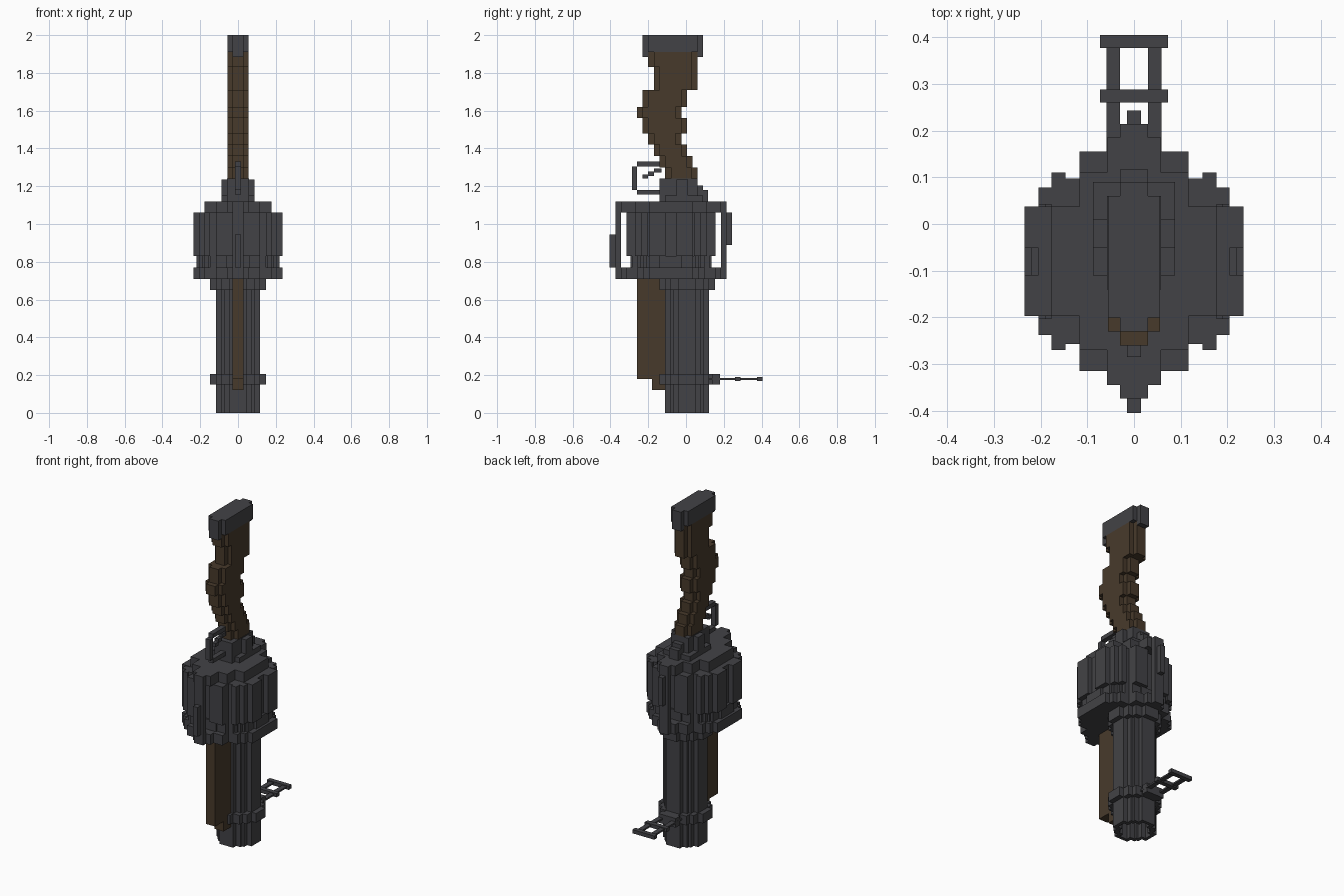
import bpy, bmesh

if "Cube" in bpy.data.objects:
    bpy.data.objects.remove(bpy.data.objects["Cube"])


def material(name, rgb):
    m = bpy.data.materials.new(name)
    m.use_nodes = True
    m.diffuse_color = (*rgb, 1)
    m.node_tree.nodes["Principled BSDF"].inputs["Base Color"].default_value = (*rgb, 1)
    return m


STEEL = material("gunmetal grey", (0.055, 0.055, 0.061))
WOOD = material("dark brown wood", (0.064, 0.042, 0.024))


def finish(name, bm, mat):
    bmesh.ops.recalc_face_normals(bm, faces=bm.faces)
    mesh = bpy.data.meshes.new(name)
    bm.to_mesh(mesh)
    bm.free()
    mesh.materials.append(mat)
    bpy.context.collection.objects.link(bpy.data.objects.new(name, mesh))


def add_box(bm, x0, x1, y0, y1, z0, z1):
    verts = bmesh.ops.create_cube(bm, size=1)["verts"]
    for v in verts:
        v.co.x = x1 if v.co.x > 0 else x0
        v.co.y = y1 if v.co.y > 0 else y0
        v.co.z = z1 if v.co.z > 0 else z0


def boxes(name, mat, parts):
    """Each part is x0, x1, y0, y1, z0, z1."""
    bm = bmesh.new()
    for p in parts:
        add_box(bm, *p)
    finish(name, bm, mat)


def centred(name, mat, parts):
    """Each part is half width, y0, y1, z0, z1."""
    boxes(name, mat, [(-w, w, *rest) for w, *rest in parts])


def stepped(name, stairs, yc, z0, z1, bore=0):
    """Upright prism with a stair-stepped round outline, mirrored from one quadrant."""
    quad = []
    for i, (w, d) in enumerate(stairs):
        if i:
            quad.append((w, stairs[i - 1][1]))
        quad.append((w, d))
    half = quad + [(-x, y) for x, y in reversed(quad)]
    outline = half + [(x, -y) for x, y in reversed(half)]
    bm = bmesh.new()
    base = bm.faces.new([bm.verts.new((x, yc + y, z0)) for x, y in outline])
    top = bmesh.ops.extrude_face_region(bm, geom=[base], use_keep_orig=True)["geom"]
    bmesh.ops.translate(bm, vec=(0, 0, z1 - z0),
                        verts=[g for g in top if isinstance(g, bmesh.types.BMVert)])
    bmesh.ops.recalc_face_normals(bm, faces=bm.faces)
    if bore:
        floor = min(bm.faces, key=lambda f: f.calc_center_median().z)
        bmesh.ops.inset_individual(bm, faces=[floor], thickness=0.028)
        hole = bmesh.ops.extrude_discrete_faces(bm, faces=[floor])["faces"][0]
        bmesh.ops.translate(bm, vec=(0, 0, bore), verts=hole.verts)
    finish(name, bm, STEEL)


# Barrel and its rings
BARREL_Y = 0.006
tube = [(0.117, 0.045), (0.088, 0.074), (0.074, 0.088), (0.045, 0.117)]
collar = [(0.147, 0.045), (0.117, 0.088), (0.088, 0.117), (0.045, 0.147)]
stepped("barrel", tube, BARREL_Y, 0, 0.71, bore=0.6)
stepped("muzzle_ring", collar, BARREL_Y, 0.15, 0.205)
stepped("rear_barrel_ring", collar, BARREL_Y, 0.65, 0.71)

# Ladder sight folded out from the muzzle ring
rails = [(s * 0.044 - 0.0145, s * 0.044 + 0.0145, 0.1, 0.39, 0.175, 0.185) for s in (-1, 1)]
bars = [(-0.073, 0.073, y, y + 0.028, 0.168, 0.19) for y in (0.26, 0.377)]
boxes("ladder_sight", STEEL, rails + bars)
centred("sight_mount", STEEL, [(0.058, 0.14, 0.18, 0.15, 0.205)])

# Wooden fore grip
centred("fore_grip", WOOD, [(0.03, -0.26, -0.1, 0.18, 0.71), (0.03, -0.18, -0.1, 0.12, 0.18)])

# Revolving drum: core with paired ribs on all sides
DRUM_Y = -0.08
core = [(0.205, 0.117), (0.177, 0.147), (0.147, 0.177), (0.117, 0.205)]
lower = [(0.22, 0.06), (0.19, 0.13), (0.16, 0.16), (0.117, 0.19), (0.06, 0.215)]
stepped("drum_core", core, DRUM_Y, 0.77, 1.06)
stepped("drum_lower_band", lower, DRUM_Y, 0.77, 0.83)
ribs = []
for s in (-1, 1):
    for t in (-1, 1):
        for hx, hy, wx, wy in ((0.2175, 0.073, 0.0175, 0.044),
                               (0.073, 0.2175, 0.044, 0.0175),
                               (0.162, 0.162, 0.015, 0.028),
                               (0.19, 0.14, 0.015, 0.018)):
            x, y = s * hx, DRUM_Y + t * hy
            ribs.append((x - wx, x + wx, y - wy, y + wy, 0.83, 1.06))
boxes("drum_ribs", STEEL, ribs)

# Frame plates and the posts joining them
front_plate = [(0.235, 0.117), (0.205, 0.147), (0.177, 0.177),
               (0.117, 0.235), (0.058, 0.265), (0.03, 0.294)]
rear_plate = [(0.177, 0.117), (0.117, 0.19), (0.058, 0.265), (0.03, 0.294)]
stepped("front_frame_plate", front_plate, DRUM_Y, 0.71, 0.77)
stepped("rear_frame_plate", rear_plate, DRUM_Y, 1.06, 1.12)
centred("frame_posts", STEEL, [(0.03, -0.374, -0.345, 0.77, 1.06),
                               (0.03, 0.185, 0.214, 0.77, 1.06)])
centred("frame_catches", STEEL, [(0.015, -0.405, -0.374, 0.77, 0.945),
                                 (0.015, 0.214, 0.243, 0.89, 1.06)])

# Receiver neck
centred("receiver", STEEL, [(0.058, -0.14, 0.06, 1.12, 1.24),
                            (0.088, -0.05, 0.01, 1.12, 1.235),
                            (0.088, -0.11, 0.09, 1.12, 1.15),
                            (0.03, 0.06, 0.09, 1.12, 1.205),
                            (0.03, 0.09, 0.117, 1.12, 1.18)])

# Trigger guard and trigger
centred("trigger_guard", STEEL, [(0.015, -0.26, -0.12, 1.305, 1.33),
                                 (0.015, -0.285, -0.26, 1.18, 1.305),
                                 (0.015, -0.26, -0.13, 1.155, 1.18)])
centred("trigger", STEEL, [(0.012, -0.23, -0.2, 1.24, 1.262),
                           (0.012, -0.2, -0.17, 1.255, 1.278),
                           (0.012, -0.17, -0.13, 1.272, 1.295)])

# Curved stock: y0, y1, z0, z1 per step, thinner along front and back edges
steps = [(-0.11, 0.06, 1.24, 1.3), (-0.14, 0.035, 1.3, 1.36), (-0.17, 0.005, 1.36, 1.42),
         (-0.2, -0.025, 1.42, 1.48), (-0.23, 0.005, 1.48, 1.56), (-0.26, -0.025, 1.56, 1.62),
         (-0.23, 0.005, 1.62, 1.71), (-0.17, 0.06, 1.71, 1.83), (-0.2, 0.06, 1.83, 1.91)]
stock = []
for y0, y1, z0, z1 in steps:
    stock += [(0.03, y0, y1, z0, z1), (0.056, y0 + 0.03, y1 - 0.03, z0, z1)]
centred("stock", WOOD, stock)

# Butt plate with lips at both ends
centred("butt_plate", STEEL, [(0.056, -0.2, 0.06, 1.91, 2), (0.03, -0.23, 0.09, 1.91, 2),
                              (0.03, -0.23, -0.2, 1.885, 1.91), (0.03, 0.06, 0.09, 1.885, 1.91)])
